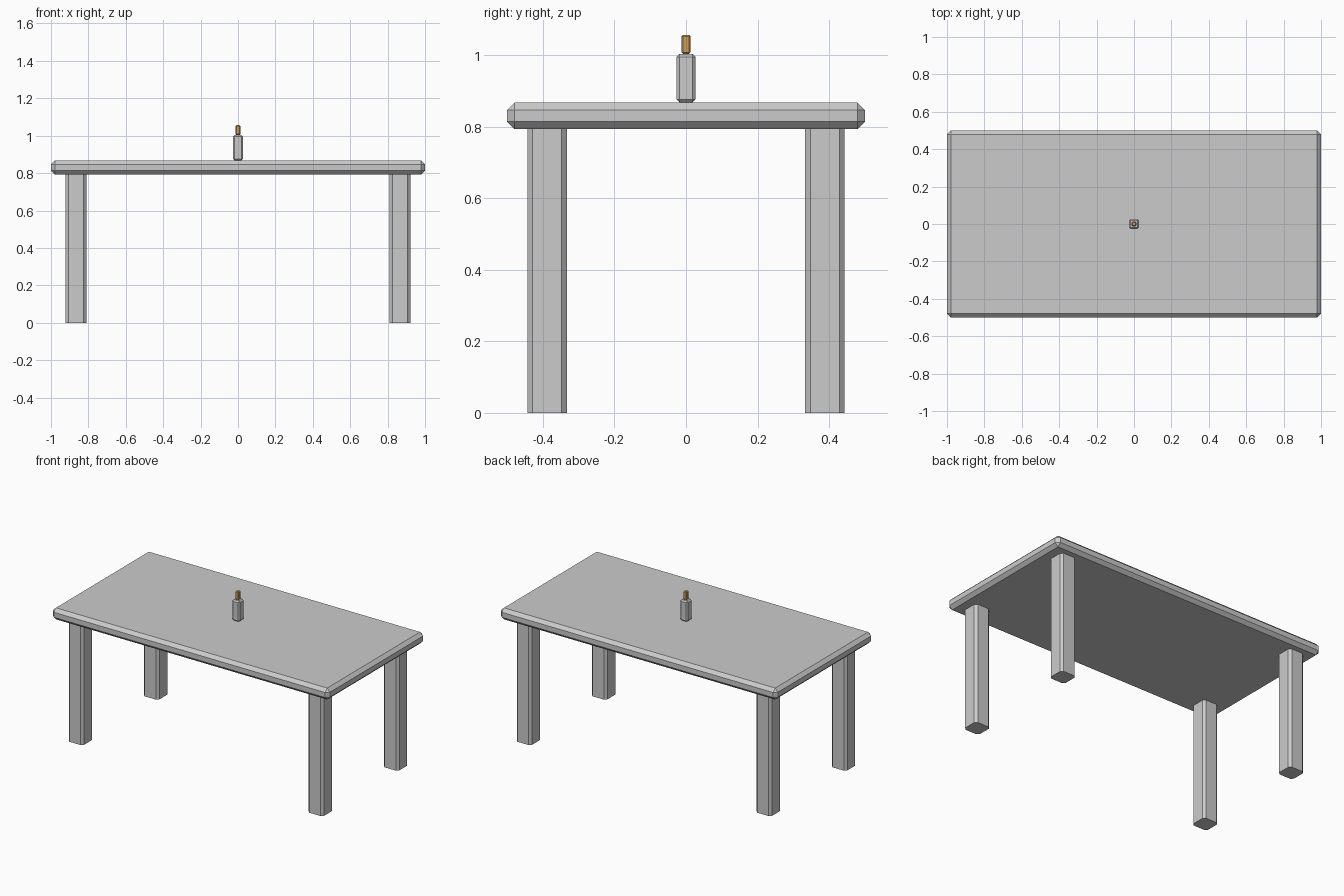
import bpy
import bmesh

if "Cube" in bpy.data.objects:
    bpy.data.objects.remove(bpy.data.objects["Cube"])


def chamfered_box(name, center, size, bevel, vertical_only=False):
    bm = bmesh.new()
    bmesh.ops.create_cube(bm, size=1)
    bmesh.ops.scale(bm, vec=size, verts=bm.verts)
    edges = [e for e in bm.edges if not vertical_only
             or abs(e.verts[0].co.z - e.verts[1].co.z) > 1e-5]
    bmesh.ops.bevel(bm, geom=edges, offset=bevel, segments=1,
                    affect='EDGES', profile=0.5)
    mesh = bpy.data.meshes.new(name)
    bm.to_mesh(mesh)
    bm.free()
    obj = bpy.data.objects.new(name, mesh)
    obj.location = center
    bpy.context.collection.objects.link(obj)
    return obj


# Table top, chamfered on every edge
TOP_LOW, TOP_HIGH = 0.793, 0.868
chamfered_box("table_top", (0, 0, (TOP_LOW + TOP_HIGH) / 2),
              (2, 1, TOP_HIGH - TOP_LOW), 0.021)

# Four legs, chamfered on the upright edges only
for sx, side in ((-1, "left"), (1, "right")):
    for sy, end in ((-1, "front"), (1, "back")):
        chamfered_box(f"{end}_{side}_leg", (sx * 0.866, sy * 0.388, TOP_LOW / 2),
                      (0.111, 0.111, TOP_LOW), 0.015, vertical_only=True)

# Bottle standing on the table
BODY_HIGH, CAP_HIGH = 1.003, 1.057
chamfered_box("bottle_body", (0, 0, (TOP_HIGH + BODY_HIGH) / 2),
              (0.053, 0.053, BODY_HIGH - TOP_HIGH), 0.008)
cap = chamfered_box("bottle_cap", (0, 0, (BODY_HIGH + CAP_HIGH) / 2),
                    (0.026, 0.026, CAP_HIGH - BODY_HIGH), 0.005)
amber = bpy.data.materials.new("amber")
amber.diffuse_color = (0.6, 0.33, 0.1, 1)
amber.use_nodes = True
amber.node_tree.nodes["Principled BSDF"].inputs["Base Color"].default_value = amber.diffuse_color
cap.data.materials.append(amber)
